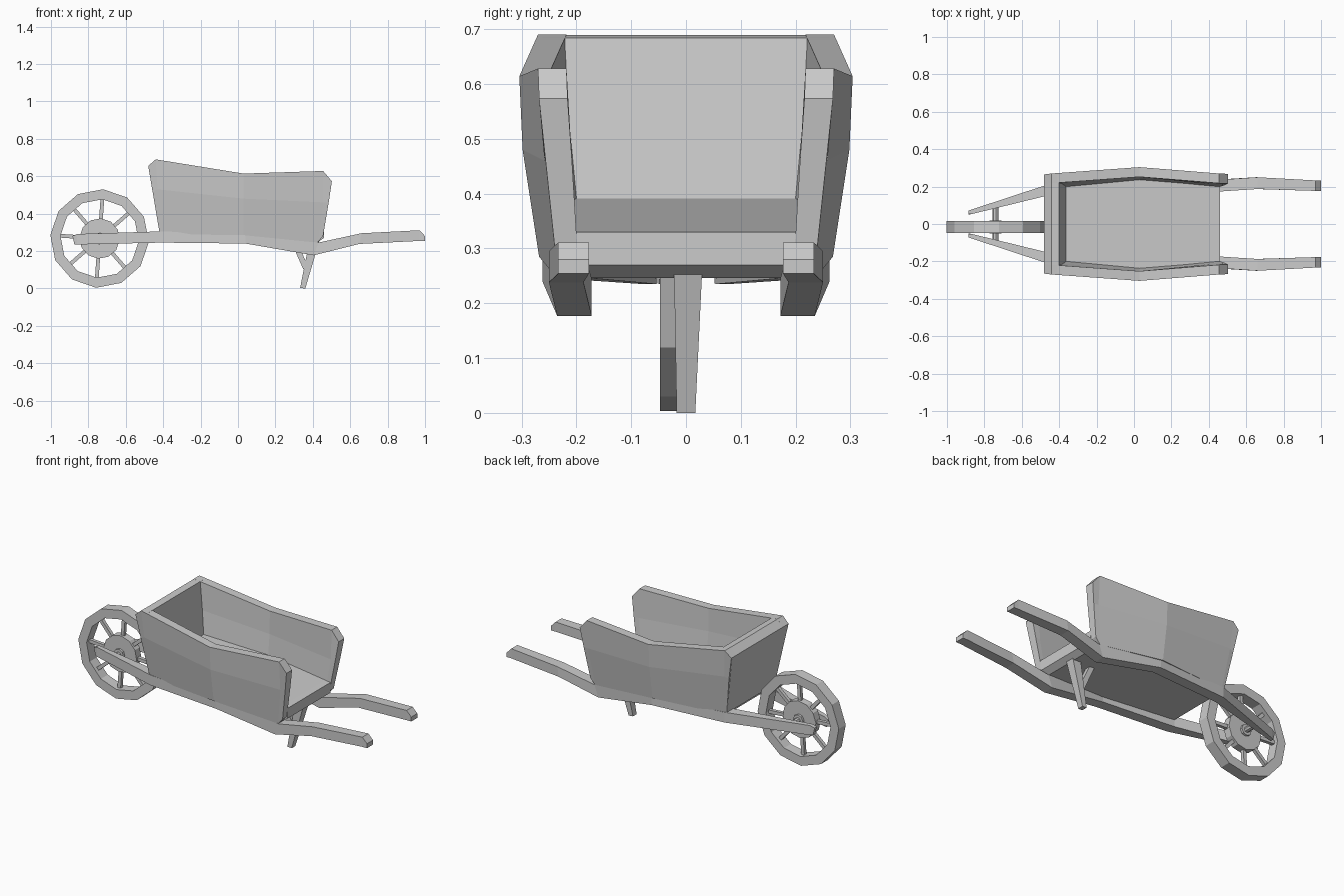
import bpy, bmesh
from math import cos, sin, pi, radians

if "Cube" in bpy.data.objects:
    bpy.data.objects.remove(bpy.data.objects["Cube"])


def finish(name, bm, mirror=False):
    bmesh.ops.recalc_face_normals(bm, faces=bm.faces)
    me = bpy.data.meshes.new(name)
    bm.to_mesh(me)
    bm.free()
    ob = bpy.data.objects.new(name, me)
    bpy.context.collection.objects.link(ob)
    if mirror:
        m = ob.modifiers.new("mirror", 'MIRROR')
        m.use_axis = (False, True, False)
    return ob


def loft(name, sections, mirror=False, closed=False):
    """Skin matching rings of points; cap the ends unless closed."""
    bm = bmesh.new()
    rings = [[bm.verts.new(p) for p in s] for s in sections]
    n = len(rings[0])
    pairs = list(zip(rings, rings[1:]))
    if closed:
        pairs.append((rings[-1], rings[0]))
    for a, b in pairs:
        for i in range(n):
            j = (i + 1) % n
            bm.faces.new((a[i], a[j], b[j], b[i]))
    if not closed:
        bm.faces.new(rings[0])
        bm.faces.new(rings[-1][::-1])
    return finish(name, bm, mirror)


# Rails running from the axle through to the handles: x bottom, x top, z bottom, z top, y inner, y outer
rail = [(-.875, -.885, .236, .28, .052, .072), (-.86, -.86, .235, .291, .055, .08),
        (-.41, -.41, .245, .305, .165, .228), (.04, .04, .24, .29, .20, .262),
        (.405, .43, .177, .245, .172, .235), (.65, .66, .238, .295, .187, .25),
        (.97, .97, .254, .311, .177, .233), (1.0, 1.0, .254, .28, .177, .233)]
loft("rail_and_handle",
     [[(xb, yi, zb), (xb, yo, zb), (xt, yo, zt), (xt, yi, zt)]
      for xb, xt, zb, zt, yi, yo in rail], mirror=True)

# Tub sides: each station has bottom, middle and top points (x, outer y, z)
stations = [((-.42, .222, .30), (-.455, .252, .52), (-.48, .265, .655)),
            ((-.40, .225, .29), (-.43, .256, .53), (-.44, .27, .69)),
            ((.03, .268, .285), (.03, .298, .48), (.03, .304, .614)),
            ((.425, .235, .245), (.455, .258, .46), (.455, .27, .628)),
            ((.455, .237, .28), (.485, .256, .46), (.502, .268, .573))]
loft("tub_side",
     [list(s) + [(x, y - t, z) for (x, y, z), t in zip(s[::-1], (.052, .048, .04))]
      for s in stations], mirror=True)

# Tub front board and floor
board = [(-.42, .22, .30), (-.48, .26, .655), (-.44, .262, .689), (-.40, .262, .684), (-.355, .22, .33)]
loft("tub_front", [[(x, s * y, z) for x, y, z in board] for s in (-1, 1)])
floor = [(-.41, .21, .285, .395), (.03, .245, .27, .362), (.425, .21, .246, .333), (.46, .20, .27, .33)]
loft("tub_floor", [[(x, -y, a), (x, y, a), (x, y, b), (x, -y, b)] for x, y, a, b in floor])

# Central leg and its brace
loft("leg", [[(.385, -.022, .27), (.44, -.022, .27), (.44, .03, .27), (.385, .03, .27)],
             [(.332, -.017, .002), (.36, -.017, 0), (.36, .017, 0), (.332, .017, .002)]])
loft("leg_brace", [[(.275, -.016, .27), (.305, -.016, .27), (.305, .018, .27), (.275, .018, .27)],
                   [(.35, -.015, .10), (.365, -.015, .14), (.365, .015, .14), (.35, .015, .10)]])

# Wheel
CX, CY, CZ, SIDES = -.74, -.015, .267, 12


def disc(r, y, n=SIDES, off=-4.0):
    return [(CX + r * cos(2 * pi * i / n + radians(off)), y,
             CZ + r * sin(2 * pi * i / n + radians(off))) for i in range(n)]


W = .032
loft("wheel_rim", [disc(.264, CY - W), disc(.264, CY + W), disc(.21, CY + W), disc(.21, CY - W)], closed=True)
loft("wheel_hub", [disc(.108, CY - .022), disc(.108, CY + .022)])
loft("hub_boss", [disc(.032, CY - .035, 8), disc(.032, CY + .035, 8)])
loft("axle", [disc(.016, -.10, 8), disc(.016, .10, 8)])
for k in range(8):
    a = k * pi / 4 + radians(-4)
    u, v, h = (cos(a), sin(a)), (-sin(a), cos(a)), .010
    loft("wheel_spoke", [[(CX + r * u[0] + p * h * v[0], CY + q * h, CZ + r * u[1] + p * h * v[1])
                          for p, q in ((-1, -1), (1, -1), (1, 1), (-1, 1))] for r in (.095, .215)])
